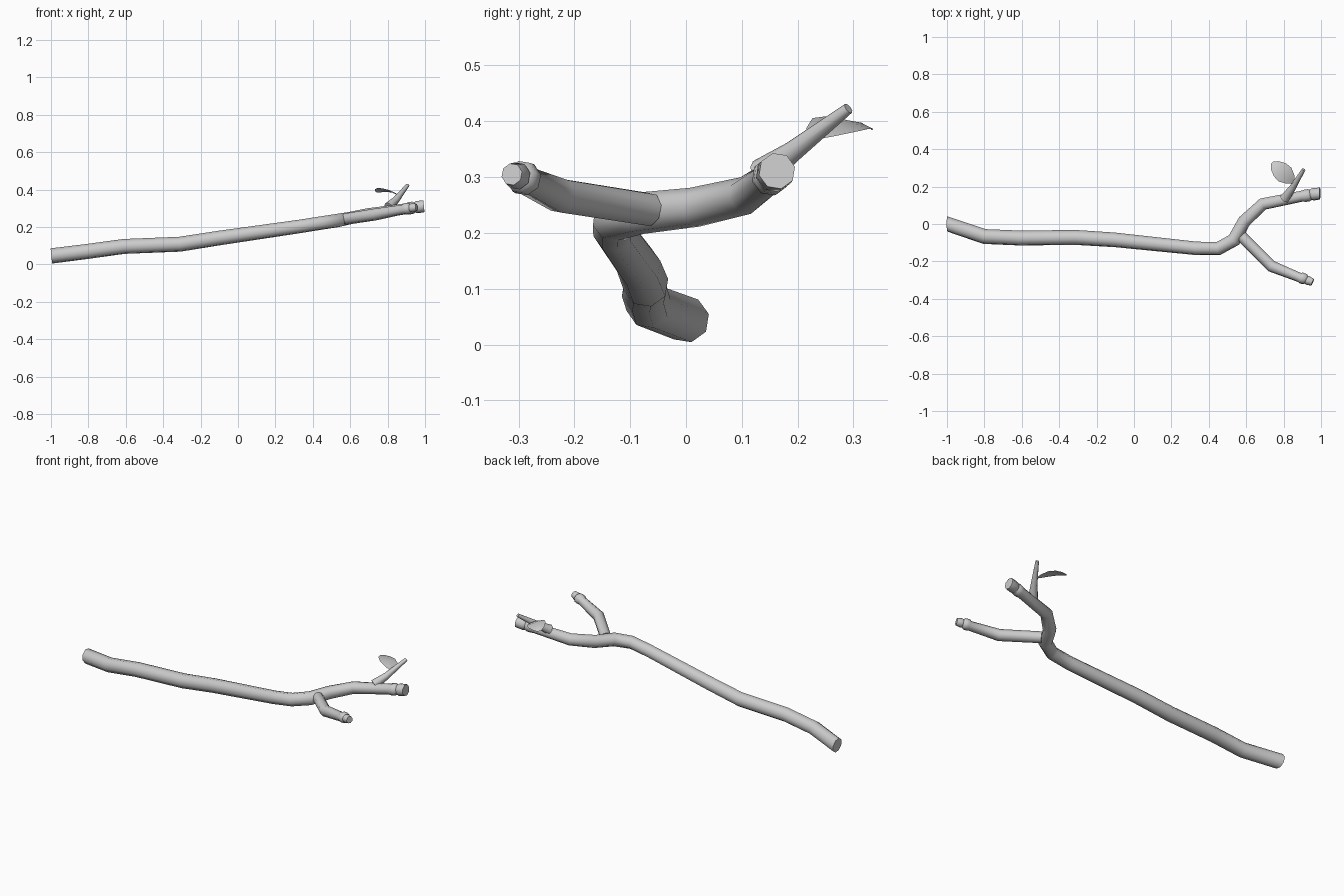
import bpy, bmesh, math
from mathutils import Vector

if "Cube" in bpy.data.objects:
    bpy.data.objects.remove(bpy.data.objects["Cube"])

SIDES = 8


def finish(bm, name):
    bmesh.ops.recalc_face_normals(bm, faces=bm.faces)
    me = bpy.data.meshes.new(name)
    bm.to_mesh(me)
    bm.free()
    ob = bpy.data.objects.new(name, me)
    bpy.context.collection.objects.link(ob)
    bpy.ops.object.select_all(action='DESELECT')
    ob.select_set(True)
    bpy.context.view_layer.objects.active = ob
    bpy.ops.object.shade_smooth_by_angle(angle=math.radians(50))
    return ob


def limb(name, path, start=None, end=None):
    """Sweep an octagon along (x, y, z, radius) stations, capped at both ends."""
    pts = [Vector(p[:3]) for p in path]
    bm = bmesh.new()
    rings = []
    for i, p in enumerate(path):
        a = (pts[i] - pts[i - 1]).normalized() if i else Vector()
        b = (pts[i + 1] - pts[i]).normalized() if i < len(pts) - 1 else Vector()
        t = (a + b).normalized()
        if i == 0 and start:
            t = Vector(start).normalized()
        if i == len(pts) - 1 and end:
            t = Vector(end).normalized()
        u = Vector((0, 0, 1)).cross(t).normalized()
        v = t.cross(u)
        ring = []
        for k in range(SIDES):
            g = 2 * math.pi * (k + 0.3) / SIDES
            ring.append(bm.verts.new(pts[i] + p[3] * (u * math.cos(g) + v * math.sin(g))))
        rings.append(ring)
    for r, s in zip(rings, rings[1:]):
        for k in range(SIDES):
            n = (k + 1) % SIDES
            bm.faces.new((r[k], r[n], s[n], s[k]))
    bm.faces.new(rings[0])
    bm.faces.new(rings[-1])
    return finish(bm, name)


# Main stem, bending into the left fork with a ridged cut end
limb("main_branch", [
    (-0.998, 0.0, 0.045, 0.042), (-0.80, -0.067, 0.07, 0.041),
    (-0.61, -0.075, 0.096, 0.041), (-0.31, -0.072, 0.108, 0.041),
    (-0.10, -0.085, 0.141, 0.040), (0.33, -0.13, 0.203, 0.037),
    (0.45, -0.132, 0.222, 0.037), (0.535, -0.085, 0.235, 0.038),
    (0.59, 0.015, 0.246, 0.036), (0.69, 0.107, 0.267, 0.034),
    (0.895, 0.148, 0.297, 0.030), (0.915, 0.151, 0.300, 0.034),
    (0.935, 0.154, 0.303, 0.034), (0.945, 0.156, 0.304, 0.028),
    (0.955, 0.158, 0.306, 0.034), (0.994, 0.163, 0.311, 0.033),
], start=(1, 0, 0.1), end=(1, 0, 0.1))

# Side fork with its own ridged end
limb("side_branch", [
    (0.575, -0.066, 0.242, 0.031), (0.735, -0.226, 0.267, 0.032),
    (0.885, -0.286, 0.294, 0.026), (0.895, -0.289, 0.297, 0.031),
    (0.915, -0.295, 0.300, 0.030), (0.922, -0.299, 0.301, 0.022),
    (0.930, -0.302, 0.302, 0.025), (0.955, -0.312, 0.305, 0.020),
])

# Thin upward twig
limb("twig", [
    (0.805, 0.135, 0.305, 0.028), (0.845, 0.19, 0.345, 0.019),
    (0.907, 0.291, 0.423, 0.010),
])

# Single leaf: rows of left edge, midrib and right edge
base, tip = Vector((0.856, 0.222, 0.372)), Vector((0.737, 0.327, 0.390))
side = Vector((-0.66, -0.75, 0.25))
bm = bmesh.new()
rows = []
for f, w, h in [(0, 0.006, 0), (0.15, 0.030, 0.009), (0.4, 0.050, 0.018),
                (0.65, 0.047, 0.018), (0.87, 0.030, 0.010), (1, 0.008, 0)]:
    mid = base.lerp(tip, f) + Vector((0, 0, h))
    rows.append([bm.verts.new(mid + side * w * s - Vector((0, 0, 0.004 * abs(s))))
                 for s in (-1, 0, 1)])
for r, s in zip(rows, rows[1:]):
    for k in range(2):
        bm.faces.new((r[k], r[k + 1], s[k + 1], s[k]))
finish(bm, "leaf")
